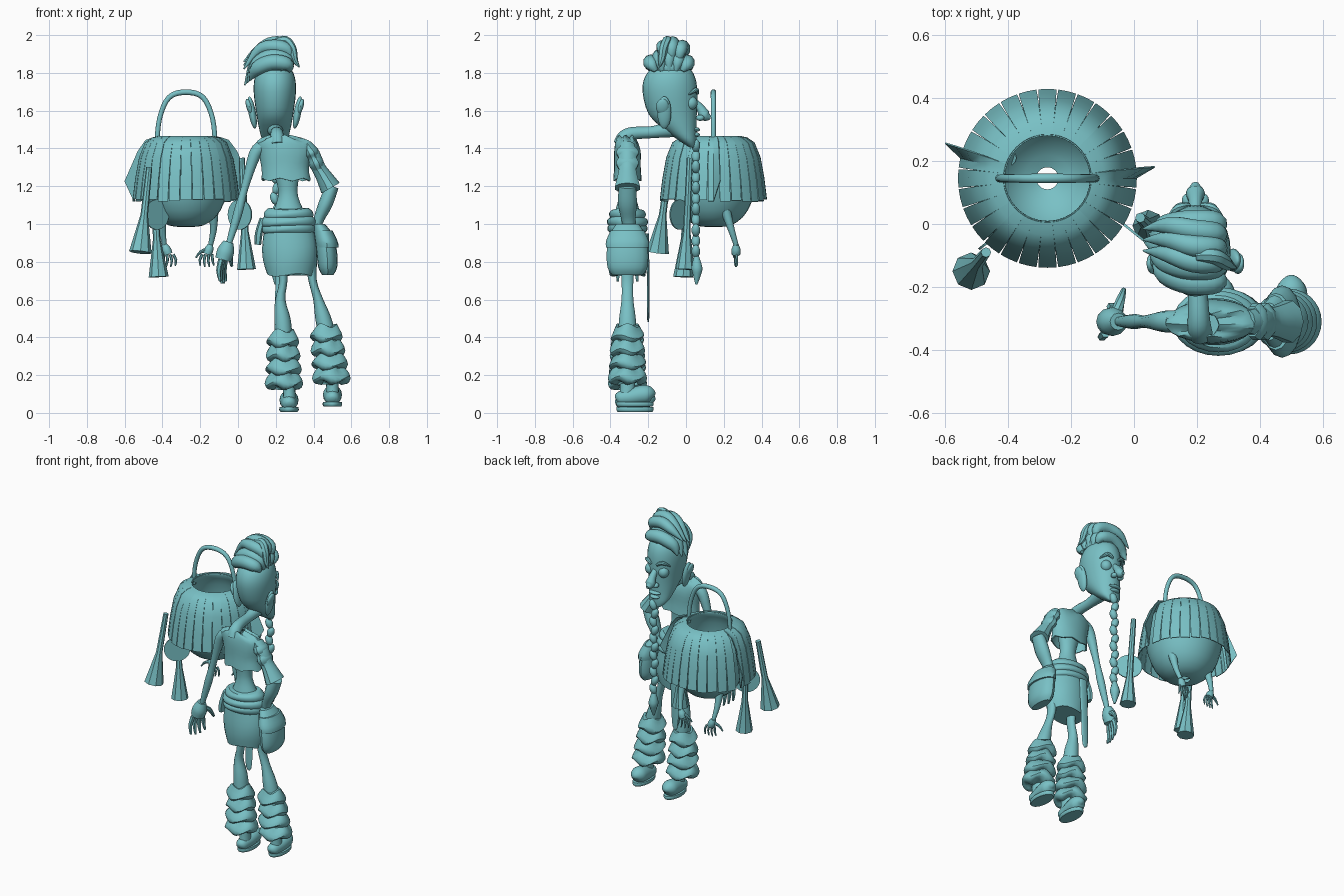
import bpy, bmesh, math, random
from mathutils import Vector, Matrix

random.seed(4)
if "Cube" in bpy.data.objects:
    bpy.data.objects.remove(bpy.data.objects["Cube"], do_unlink=True)

teal = bpy.data.materials.new("teal clay")
teal.use_nodes = True
COLOUR = (0.19, 0.53, 0.56, 1)
teal.diffuse_color = COLOUR
teal.node_tree.nodes["Principled BSDF"].inputs["Base Color"].default_value = COLOUR


def finish(bm, name, thick=0, angle=40):
    bmesh.ops.recalc_face_normals(bm, faces=bm.faces)
    if thick:
        bmesh.ops.solidify(bm, geom=bm.faces[:], thickness=thick)
    me = bpy.data.meshes.new(name)
    bm.to_mesh(me)
    bm.free()
    me.materials.append(teal)
    ob = bpy.data.objects.new(name, me)
    bpy.context.collection.objects.link(ob)
    bpy.ops.object.select_all(action='DESELECT')
    ob.select_set(True)
    bpy.context.view_layer.objects.active = ob
    bpy.ops.object.shade_smooth_by_angle(angle=math.radians(angle))


def skin(bm, rings, caps=True):
    rows = [[bm.verts.new(p) for p in ring] for ring in rings]
    n = len(rows[0])
    for a, b in zip(rows, rows[1:]):
        for i in range(n):
            bm.faces.new((a[i], a[(i + 1) % n], b[(i + 1) % n], b[i]))
    if caps:
        bm.faces.new(rows[0])
        bm.faces.new(rows[-1])


def smooth_path(pts, steps):
    pts = [Vector(p) for p in pts]
    if steps < 2:
        return pts
    out = []
    for i in range(len(pts) - 1):
        a, b, c, d = pts[max(i - 1, 0)], pts[i], pts[i + 1], pts[min(i + 2, len(pts) - 1)]
        for s in range(steps):
            t = s / steps
            out.append((2 * b + (c - a) * t + (2 * a - 5 * b + 4 * c - d) * t ** 2
                        + (3 * b - a - 3 * c + d) * t ** 3) / 2)
    return out + [pts[-1]]


def tube(bm, pts, n=12, flat=1, steps=4):
    """Round or flattened limb along points of (x, y, z, radius)."""
    path = smooth_path(pts, steps)
    whole = (path[-1].xyz - path[0].xyz).normalized()
    ref = Vector((1, 0, 0)) if abs(whole.y) > 0.8 else Vector((0, 1, 0))
    rings = []
    for i, p in enumerate(path):
        t = (path[min(i + 1, len(path) - 1)].xyz - path[max(i - 1, 0)].xyz).normalized()
        u = t.cross(ref).normalized()
        v = t.cross(u)
        r = max(p.w, 0.002)
        rings.append([p.xyz + r * (u * math.cos(k * math.tau / n) * flat + v * math.sin(k * math.tau / n))
                      for k in range(n)])
    skin(bm, rings)


def loft(bm, rows, n=24, steps=3, wave=0, lobes=5, caps=True):
    """Level ellipses of (x, y, z, half width, half depth)."""
    rings = []
    for j, (x, y, z, rx, ry) in enumerate(smooth_path(rows, steps)):
        ring = []
        for k in range(n):
            a = k * math.tau / n
            ring.append((x + rx * math.cos(a), y + ry * math.sin(a), z + wave * math.cos(lobes * a + j * 0.4)))
        rings.append(ring)
    skin(bm, rings, caps)


def ball(bm, loc, size, rot=0):
    m = Matrix.Translation(loc) @ Matrix.Rotation(rot, 4, 'Y') @ Matrix.Diagonal((*size, 1))
    bmesh.ops.create_uvsphere(bm, u_segments=18, v_segments=12, radius=1, matrix=m)


def part(name, fn, *args, **kw):
    bm = bmesh.new()
    fn(bm, *args, **kw)
    finish(bm, name)


def hand(name, wrist, size, lean, spread):
    """Palm, thumb and four fingers hanging from the wrist, fanned along spread."""
    bm = bmesh.new()
    w, spread = Vector(wrist), Vector(spread)
    base = w + size * Vector((lean, 0, -.42))
    tube(bm, [(*w, size * .12), (*w.lerp(base, .5), size * .2), (*base, size * .19)])
    for k in range(4):
        s = spread * (k - 1.5) * .11
        tip = .58 - .05 * abs(k - 1.5)
        tube(bm, [(*(base + size * s), size * .065),
                  (*(base + size * (s * 1.3 + Vector((lean * .3, 0, -tip * .5)))), size * .06),
                  (*(base + size * (s * 1.4 + Vector((0, 0, -tip)))), size * .03)], n=6, steps=2)
    side = w.lerp(base, .45)
    tube(bm, [(*side, size * .1), (*(side - size * (spread * .28 + Vector((0, 0, .12)))), size * .07),
              (*(side - size * (spread * .45 + Vector((0, 0, .38)))), size * .035)], n=8, steps=3)
    finish(bm, name)


# Pot with a hollow inside and a worn opening at the bottom
PX, PY = -0.275, 0.145
pot = [(.035, .985), (.09, .992), (.155, 1.035), (.205, 1.12), (.235, 1.26), (.21, 1.39), (.155, 1.45),
       (.142, 1.462), (.135, 1.455), (.17, 1.38), (.19, 1.2), (.12, 1.06), (.035, 1.01)]
part("pot_body", loft, [(PX, PY, z, r, r) for r, z in pot], n=32, steps=2, caps=False)

# Close-set slats around the pot, two of them with a corner bent outwards
bm = bmesh.new()
COUNT = 28
slat = [(.14, 1.467), (.18, 1.457), (.218, 1.43), (.25, 1.35), (.27, 1.24), (.284, 1.125)]
bent_corner = {0: 1, 13: -1}
for i in range(COUNT):
    mid = i * math.tau / COUNT
    drop = random.uniform(-.008, .008)
    rows = []
    for j, (r, z) in enumerate(slat):
        half = math.pi / COUNT * (1 - .004 * j * j)
        row = []
        for s in (-1, 0, 1):
            bend = j * j * (.0024 if s == bent_corner.get(i) else 0)
            rs, a = r + bend, mid + s * half
            row.append(bm.verts.new((PX + rs * math.cos(a), PY + rs * math.sin(a), z + drop * j / 5 + 1.8 * bend)))
        rows.append(row)
    for a, b in zip(rows, rows[1:]):
        for k in range(2):
            bm.faces.new((a[k], a[k + 1], b[k + 1], b[k]))
finish(bm, "pot_slats", thick=.005)

arch = [(PX - .155, PY, 1.42, .013), (PX - .14, PY, 1.56, .013), (PX - .09, PY, 1.67, .014),
        (PX, PY, 1.698, .015), (PX + .09, PY, 1.67, .014), (PX + .14, PY, 1.56, .013), (PX + .155, PY, 1.42, .013)]
part("pot_handle", tube, arch)

# Hanging horns
for i, (a, b, r) in enumerate([((-.47, -.09, 1.30), (-.517, -.15, .85), .06), ((-.44, 0, 1.10), (-.42, -.015, .72), .053),
                               ((.02, .02, 1.35), (.045, -.005, .76), .05)]):
    a, b = Vector(a), Vector(b)
    neck = a.lerp(b, max(.3, 1 - .2 / (b - a).length))
    part(f"horn_{i + 1}", tube, [(*a, .016), (*neck, .02), (*b, r)], n=8, steps=1)

# Hanging discs
for i, (c, n) in enumerate([((-.43, -.03, 1.05), (.6, -.75, 0)), ((.01, -.035, 1.05), (-.6, -.75, 0))]):
    c, n = Vector(c), Vector(n) * .004
    part(f"disc_{i + 1}", tube, [(*(c - n), .08), (*(c + n), .08)], n=24, steps=1)

# Small arms dangling under the pot
for i, (top, wrist, lean) in enumerate([((-.40, .21, 1.07), (-.39, .265, .89), .18),
                                        ((-.13, .21, 1.07), (-.145, .265, .89), -.15)]):
    part(f"pot_arm_{i + 1}", tube, [(*top, .027), (top[0], .24, .97, .018), (*wrist, .013)])
    hand(f"pot_hand_{i + 1}", wrist, .12, lean, (1.3, .2, 0))

# Head
HX = .195
part("head", loft, [(HX, .035, 1.405, .03, .015), (HX, .01, 1.44, .064, .045), (HX, -.03, 1.5, .082, .085),
                    (HX, -.07, 1.58, .097, .127), (HX, -.085, 1.7, .112, .145), (HX, -.085, 1.78, .105, .132),
                    (HX, -.08, 1.83, .075, .09), (HX, -.08, 1.85, .01, .01)], n=28)
part("neck", tube, [(.21, -.345, 1.42, .04), (.207, -.325, 1.46, .038), (.205, -.28, 1.48, .034),
                    (.2, -.17, 1.487, .032), (HX, -.05, 1.51, .05)])
bm = bmesh.new()
tube(bm, [(HX, .03, 1.66, .018), (HX, .075, 1.615, .022), (HX, .1, 1.575, .03), (HX, .13, 1.562, .01)])
for s in (-1, 1):
    ball(bm, (HX + s * .025, .075, 1.562), (.018, .022, .016))
finish(bm, "nose")
for side, s in (("left", 1), ("right", -1)):
    bm = bmesh.new()
    ball(bm, (HX + s * .12, -.115, 1.59), (.02, .037, .087), s * .18)
    ball(bm, (HX + s * .135, -.125, 1.62), (.016, .034, .045), s * .3)
    finish(bm, f"{side}_ear")
    part(f"{side}_eye", ball, (HX + s * .048, .027, 1.64), (.034, .034, .036))
    part(f"{side}_brow", tube, [(HX + s * .02, .06, 1.69, .008), (HX + s * .055, .052, 1.71, .013),
                                (HX + s * .09, .015, 1.685, .004)], n=8)
bm = bmesh.new()
ball(bm, (HX, .052, 1.5), (.042, .022, .012))
ball(bm, (HX, .05, 1.473), (.034, .024, .013))
finish(bm, "lips")

# Swept hair locks, gathered towards one side, with a raised crest
bm = bmesh.new()
ball(bm, (.2, -.085, 1.83), (.09, .115, .06))
for k in range(-2, 3):
    y, e = -.09 + .047 * k, abs(k)
    tube(bm, [(.275, -.09 + .035 * k, 1.81, .012), (.26, y, 1.885 - .02 * e, .036),
              (.18, y, 1.915 - .03 * e, .042), (.1, -.08 + .036 * k, 1.86 - .02 * e, .038),
              (.035 + .014 * e, -.06 + .03 * k, 1.735 + .012 * e, .003)], n=10)
for k in (-1, 0, 1):
    tube(bm, [(.265, -.08 + .04 * k, 1.86, .015), (.262, -.075 + .045 * k, 1.935 - .015 * abs(k), .034),
              (.19, -.07 + .05 * k, 1.958 - .018 * abs(k), .036),
              (.11, -.05 + .045 * k, 1.92, .028), (.03, -.05 + .035 * k, 1.84 + .02 * k, .003)], n=10)
tube(bm, [(.2, -.1, 1.965, .02), (.25, -.1, 1.97, .026), (.285, -.12, 1.93, .024), (.3, -.13, 1.87, .018),
          (.325, -.14, 1.83, .003)], n=8)
finish(bm, "hair")

# Beard braid with a tuft at its end
bm = bmesh.new()
for k in range(11):
    ball(bm, (.2 + .006 * (-1) ** k, .052, 1.415 - .056 * k), (.023, .023, .035), .35 * (-1) ** k)
loft(bm, [(.2, .055, .83, .014, .014), (.2, .058, .77, .03, .03), (.2, .058, .73, .022, .022),
          (.2, .055, .68, .006, .006)], n=10)
finish(bm, "beard_braid")

# Torso, vest, belt and kilt
BX, BY = .268, -.31
part("torso", loft, [(.25, BY, 1.35, .1, .06), (.26, BY, 1.24, .062, .05), (.265, BY, 1.15, .052, .045),
                     (BX, BY, 1.05, .09, .07)])
bm = bmesh.new()
loft(bm, [(.22, -.32, 1.465, .05, .04), (.24, -.315, 1.435, .14, .058), (.25, BY, 1.38, .14, .07),
          (.25, BY, 1.3, .125, .07), (.255, BY, 1.235, .13, .075)], wave=.008, lobes=6, caps=False)
finish(bm, "vest", thick=.008)
bm = bmesh.new()
for z, r in ((1.05, .128), (1.01, .143), (.975, .14)):
    loft(bm, [(BX, BY, z + .03, r - .025, r * .65), (BX, BY, z + .012, r, r * .75),
              (BX, BY, z - .012, r, r * .75), (BX, BY, z - .03, r - .025, r * .65)], wave=.006, lobes=2)
finish(bm, "belt_rolls")
part("kilt", loft, [(BX, BY, .98, .13, .092), (BX + .005, BY, .88, .145, .105), (.275, BY, .8, .142, .105),
                    (.275, BY, .73, .122, .095)], wave=.008, lobes=3)
part("front_cloth", loft, [(.23, -.205, .95, .03, .008), (.225, -.2, .7, .027, .007), (.22, -.2, .52, .023, .006),
                           (.22, -.2, .48, .008, .004)], n=12)
part("hip_flap", tube, [(.13, BY, 1.03, .03), (.11, BY, .95, .04), (.105, BY, .89, .035)], n=6, flat=.5)
part("side_bag", loft, [(.43, BY, 1.0, .03, .06), (.455, BY, .94, .05, .095), (.47, BY, .85, .055, .11),
                        (.475, BY, .77, .05, .105), (.475, BY, .73, .03, .08)], n=16)
part("bag_lid", loft, [(.45, BY, .965, .05, .09), (.467, BY, .91, .06, .113), (.473, BY, .875, .06, .114)], n=16)

# Arms
part("hanging_arm", tube, [(.14, BY, 1.415, .036), (.09, BY, 1.37, .033), (.035, BY, 1.19, .02),
                           (.0, BY, 1.06, .024), (-.05, BY, .89, .015)])
hand("hanging_hand", (-.05, BY, .905), .225, -.13, (-.3, -1, 0))
part("bent_upper_arm", tube, [(.36, BY, 1.42, .038), (.395, BY, 1.37, .048), (.425, BY, 1.3, .047),
                              (.45, BY, 1.26, .052), (.49, BY, 1.19, .07)], n=10, flat=.8, steps=2)
part("sleeve_folds", tube, [(.375, BY, 1.4, .05), (.39, BY, 1.375, .062), (.4, BY, 1.35, .05),
                            (.415, BY, 1.32, .062), (.43, BY, 1.28, .042)], n=10, flat=.65)
part("bent_forearm", tube, [(.5, BY, 1.2, .045), (.465, BY, 1.11, .05), (.43, -.305, 1.03, .038),
                            (.41, -.3, .96, .03)], flat=.75)

# Legs with stacked ankle wraps and round-toed shoes
for side, dx, lift, hip, knee, shin in (("right", 0, 0, .23, .224, .235), ("left", .23, .028, .385, .425, .452)):
    fx, sx = .245 + dx, .27 + dx
    part(f"{side}_leg", loft, [(hip, BY, .82, .035, .04), (hip + .01, BY, .7, .022, .032),
                               (knee, BY, .6, .027, .032), (shin, BY, .5, .043, .045),
                               (fx, BY, .38, .045, .05), (sx, BY, .14, .033, .04),
                               (sx, -.315, .05 + lift, .036, .043)], n=14)
    bm = bmesh.new()
    for k in range(4):
        z, r = .40 - .073 * k + lift, .079 + .005 * k
        x = fx - .008 + (.009 * k if dx else .002 * k)
        loft(bm, [(x, BY, z + .035, .055, .06), (x, BY, z + .005, r * .92, r * .95),
                  (x, BY, z - .025, r + .008, r + .01), (x, BY, z - .045, r - .01, r - .005),
                  (x, BY, z - .05, .05, .055)], wave=.011, lobes=3 + k % 2, n=28, steps=2)
    finish(bm, f"{side}_ankle_wraps")
    bm = bmesh.new()
    tube(bm, [(sx, y, z + lift, r) for y, z, r in ((-.372, .045, .012), (-.355, .05, .034), (-.3, .055, .044),
                                                   (-.245, .066, .05), (-.205, .07, .048), (-.178, .066, .03),
                                                   (-.168, .06, .006))], n=16)
    loft(bm, [(sx, -.27, lift + .006, .046, .092), (sx, -.27, lift + .016, .052, .099),
              (sx, -.27, lift + .03, .05, .097)], n=20, steps=2)
    finish(bm, f"{side}_shoe")
